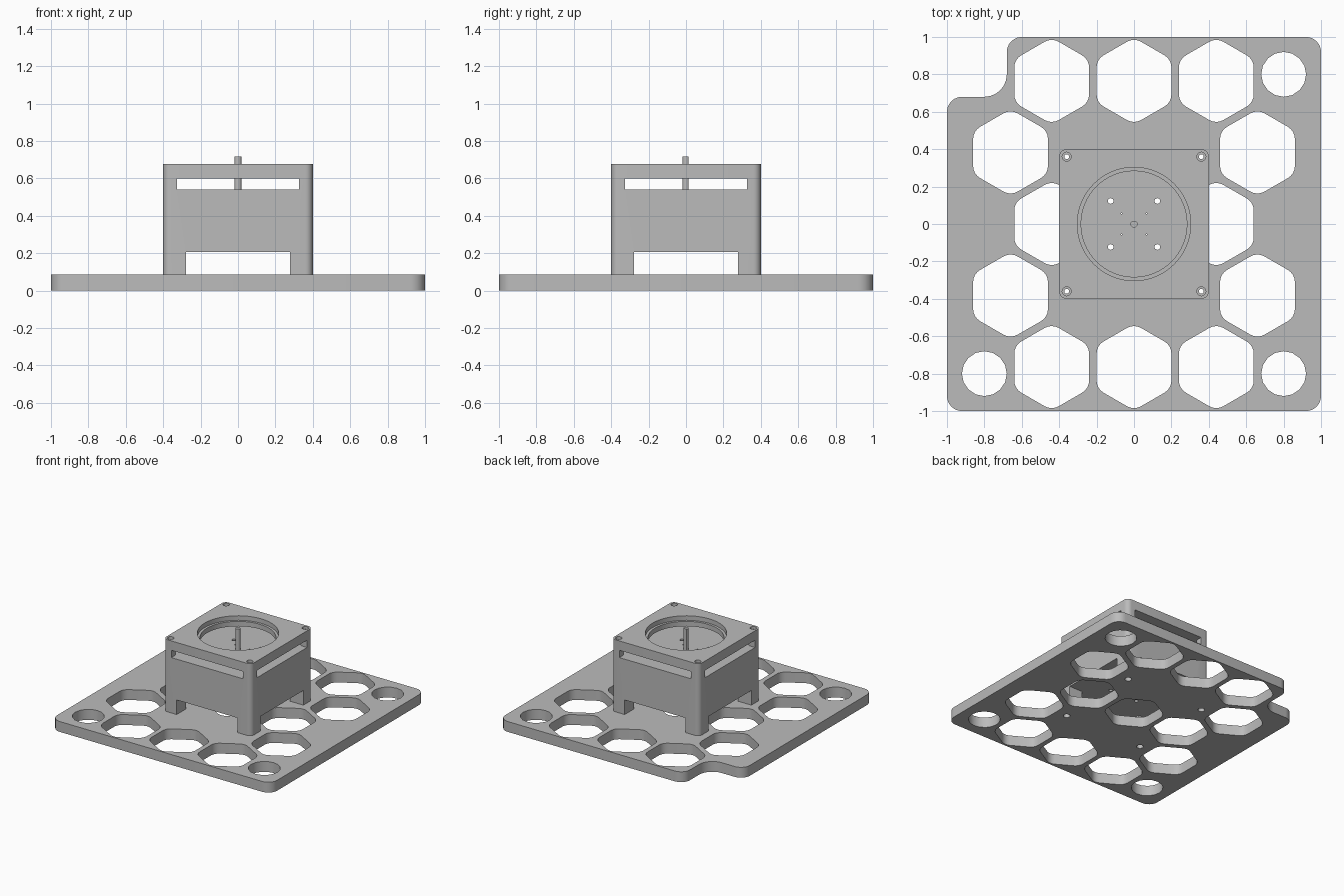
import bpy, bmesh, math
from mathutils import Vector

if "Cube" in bpy.data.objects:
    bpy.data.objects.remove(bpy.data.objects["Cube"], do_unlink=True)

grey = bpy.data.materials.new("plain grey")
grey.use_nodes = True
grey.diffuse_color = (0.5, 0.5, 0.5, 1)
grey.node_tree.nodes["Principled BSDF"].inputs["Base Color"].default_value = (0.5, 0.5, 0.5, 1)


def circle(x, y, r, n=24):
    return [(x + r * math.cos(2 * math.pi * i / n), y + r * math.sin(2 * math.pi * i / n))
            for i in range(n)]


def fillet(points, radii, steps=6):
    """Round each corner of a polygon, convex or concave, by its own radius."""
    out = []
    for i, p in enumerate(points):
        p, r = Vector(p), radii[i]
        if r == 0:
            out.append(tuple(p))
            continue
        a = (Vector(points[i - 1]) - p).normalized()
        b = (Vector(points[(i + 1) % len(points)]) - p).normalized()
        half = a.angle(b) / 2
        centre = p + (a + b).normalized() * r / math.sin(half)
        start = p + a * r / math.tan(half) - centre
        end = p + b * r / math.tan(half) - centre
        sweep = math.pi - 2 * half
        for k in range(steps + 1):
            t = k / steps
            v = (start * math.sin((1 - t) * sweep) + end * math.sin(t * sweep)) / math.sin(sweep)
            out.append(tuple(centre + v))
    return out


def square(s, r):
    return fillet([(-s, -s), (s, -s), (s, s), (-s, s)], [r] * 4)


def hexagon(x, y):
    pts = [(x + 0.231 * math.cos(math.radians(a)), y + 0.231 * math.sin(math.radians(a)))
           for a in range(30, 390, 60)]
    return fillet(pts, [0.075] * 6, 4)


def cross(a, r):
    """Plus-shaped profile whose inner corners are rounded."""
    o = 0.6
    pts = [(a, -a), (o, -a), (o, a), (a, a), (a, o), (-a, o),
           (-a, a), (-o, a), (-o, -a), (-a, -a), (-a, -o), (a, -o)]
    return fillet(pts, [r if abs(x) == abs(y) else 0 for x, y in pts])


def prism(name, z0, z1, outline, holes=()):
    """Extrude a flat outline with holes between two heights."""
    curve = bpy.data.curves.new(name, 'CURVE')
    curve.dimensions = '2D'
    curve.fill_mode = 'BOTH'
    curve.extrude = (z1 - z0) / 2
    for loop in [outline, *holes]:
        s = curve.splines.new('POLY')
        s.points.add(len(loop) - 1)
        for pt, (x, y) in zip(s.points, loop):
            pt.co = (x, y, 0, 1)
        s.use_cyclic_u = True
    ob = bpy.data.objects.new(name, curve)
    bpy.context.collection.objects.link(ob)
    select(ob)
    bpy.ops.object.convert(target='MESH')
    ob = bpy.context.object
    bm = bmesh.new()
    bm.from_mesh(ob.data)
    bmesh.ops.translate(bm, verts=bm.verts, vec=(0, 0, (z0 + z1) / 2))
    bmesh.ops.remove_doubles(bm, verts=bm.verts, dist=0.0001)
    bmesh.ops.recalc_face_normals(bm, faces=bm.faces)
    bm.to_mesh(ob.data)
    bm.free()
    ob.data.materials.clear()
    ob.data.materials.append(grey)
    return ob


def select(ob):
    bpy.ops.object.select_all(action='DESELECT')
    ob.select_set(True)
    bpy.context.view_layer.objects.active = ob


def carve(ob, cutter):
    mod = ob.modifiers.new("carve", 'BOOLEAN')
    mod.operation = 'DIFFERENCE'
    mod.solver = 'EXACT'
    mod.object = cutter
    select(ob)
    bpy.ops.object.modifier_apply(modifier=mod.name)
    bpy.data.objects.remove(cutter, do_unlink=True)


def smooth(ob):
    select(ob)
    bpy.ops.object.shade_smooth_by_angle(angle=math.radians(30))


signs = [(sx, sy) for sx in (-1, 1) for sy in (-1, 1)]
screws = [(0.36 * sx, 0.36 * sy) for sx, sy in signs]
parts = []

# Base plate: honeycomb openings, corner holes and one notched corner
plate_outline = fillet([(-1, -1), (1, -1), (1, 1), (-0.68, 1), (-0.68, 0.68), (-1, 0.68)],
                       [0.08, 0.08, 0.08, 0.08, 0.12, 0.08])
openings = [hexagon(0.44 * c, 0.765 * row) for row in (-1, 0, 1) for c in (-1, 0, 1)]
openings += [hexagon(0.66 * sx, 0.3825 * sy) for sx, sy in signs]
openings += [circle(0.8 * sx, 0.8 * sy, 0.12, 16) for sx, sy in signs if (sx, sy) != (-1, 1)]
openings += [circle(x, y, 0.026) for x, y in screws]
parts.append(prism("base_plate", 0, 0.085, plate_outline, openings))

# Housing: solid block on four legs, with corner posts above
body_holes = [circle(x, y, 0.013, 16) for x, y in screws]
body_holes += [circle(0.125 * sx, 0.123 * sy, 0.015, 16) for sx, sy in signs]
body_holes += [circle(0.067 * sx, 0.056 * sy, 0.004, 8) for sx, sy in signs]
housing = prism("housing", 0.085, 0.6, square(0.4, 0.04), body_holes)
carve(housing, prism("leg_cutter", 0.0, 0.205, cross(0.277, 0)))
carve(housing, prism("slot_cutter", 0.54, 0.65, cross(0.325, 0.035)))
parts.append(housing)

# Lid with round opening, inner ledge and recessed screw seats
parts.append(prism("lid", 0.6, 0.677, square(0.4, 0.04),
                   [circle(0, 0, 0.303, 64)] + [circle(x, y, 0.024) for x, y in screws]))
parts.append(prism("lid_ledge", 0.6, 0.64, circle(0, 0, 0.303, 64), [circle(0, 0, 0.283, 64)]))
for i, (x, y) in enumerate(screws):
    parts.append(prism(f"screw_seat_{i + 1}", 0.6, 0.655, circle(x, y, 0.024),
                       [circle(x, y, 0.013, 16)]))

# Central shaft with a flat on one side
parts.append(prism("shaft", 0.5, 0.717, [(x, y) for x, y in circle(0, 0, 0.019) if y < 0.014]))

for part in parts:
    smooth(part)
